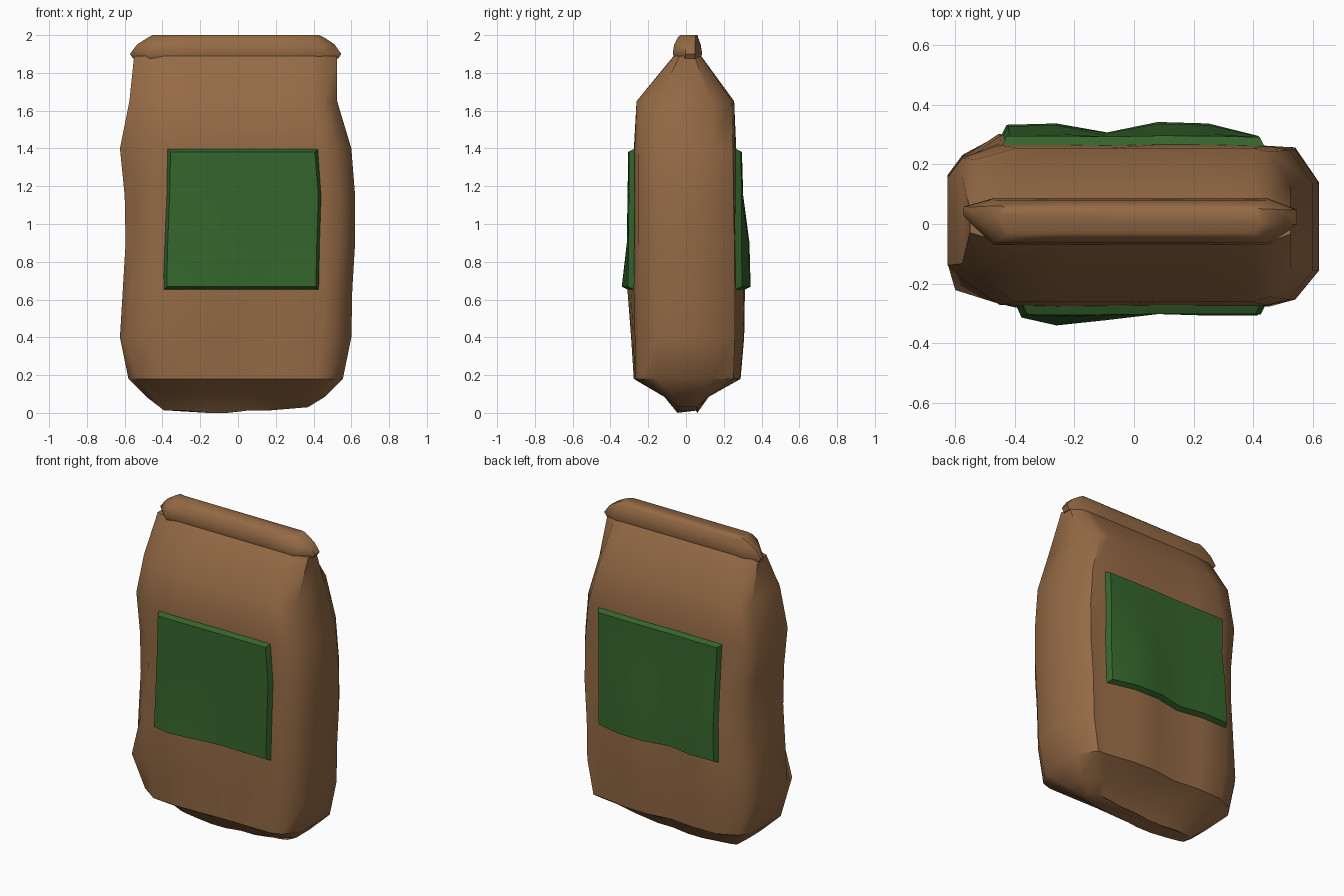
import bpy, bmesh, math

if "Cube" in bpy.data.objects:
    bpy.data.objects.remove(bpy.data.objects["Cube"])

BROWN = (0.30, 0.145, 0.06, 1)
GREEN = (0.035, 0.13, 0.025, 1)

# body levels: z, left x, right x, front y, back y, front ripple, back ripple
LEVELS = [
    (0.01, -0.39, 0.37, -0.045, 0.06, 0, 0),
    (0.085, -0.485, 0.46, -0.115, 0.12, 0, 0),
    (0.18, -0.58, 0.555, -0.265, 0.265, 0.3, 0.6),
    (0.40, -0.625, 0.60, -0.268, 0.272, 0.6, 0.9),
    (0.65, -0.61, 0.605, -0.272, 0.272, 1.0, 1.0),
    (0.90, -0.595, 0.62, -0.272, 0.27, 0.3, 0.9),
    (1.15, -0.60, 0.62, -0.272, 0.265, 0.2, 0.2),
    (1.40, -0.625, 0.60, -0.272, 0.262, 0.1, 0.1),
    (1.65, -0.575, 0.525, -0.262, 0.255, 0, 0),
    (1.89, -0.55, 0.525, -0.065, 0.08, 0, 0),
]
COLS = [-0.45, -0.26, -0.09, 0.08, 0.25, 0.45]
FRONT_RIPPLE = [-0.005, 0.038, 0.02, 0.0, 0.005, 0.005]
BACK_RIPPLE = [0.03, 0.035, 0.005, 0.04, 0.035, -0.015]


def lerp_table(x, xs, ys):
    x = min(max(x, xs[0]), xs[-1])
    for i in range(len(xs) - 1):
        if x <= xs[i + 1]:
            t = (x - xs[i]) / (xs[i + 1] - xs[i])
            return ys[i] + t * (ys[i + 1] - ys[i])


def face_y(x, level, side):
    z, x0, x1, yf, yb, rf, rb = level
    if side < 0:
        return yf - rf * lerp_table(x, COLS, FRONT_RIPPLE)
    return yb + rb * lerp_table(x, COLS, BACK_RIPPLE)


def finish(bm, name, color, angle=40):
    bmesh.ops.recalc_face_normals(bm, faces=bm.faces)
    me = bpy.data.meshes.new(name)
    bm.to_mesh(me)
    bm.free()
    ob = bpy.data.objects.new(name, me)
    bpy.context.collection.objects.link(ob)
    mat = bpy.data.materials.new(name + "_colour")
    mat.diffuse_color = color
    mat.use_nodes = True
    mat.node_tree.nodes["Principled BSDF"].inputs["Base Color"].default_value = mat.diffuse_color
    me.materials.append(mat)
    bpy.context.view_layer.objects.active = ob
    ob.select_set(True)
    bpy.ops.object.shade_smooth_by_angle(angle=math.radians(angle))
    ob.select_set(False)
    return ob


def loft(rings, name, color, angle=40):
    bm = bmesh.new()
    vs = [[bm.verts.new(p) for p in r] for r in rings]
    n = len(vs[0])
    for a, b in zip(vs, vs[1:]):
        for i in range(n):
            j = (i + 1) % n
            bm.faces.new((a[i], a[j], b[j], b[i]))
    bm.faces.new(vs[0][::-1])
    bm.faces.new(vs[-1])
    return finish(bm, name, color, angle)


def body_ring(k):
    level = LEVELS[k]
    z, x0, x1, yf, yb, *_ = level
    sx = min(-x0, x1) / 0.60
    dy, mid = (yb - yf) / 2, (yb + yf) / 2
    front = [(c * sx, face_y(c, level, -1), z) for c in COLS]
    back = [(c * sx, face_y(c, level, 1), z) for c in reversed(COLS)]
    edge = 0.52 * sx
    cr, cl = x1 - 0.08 * sx, x0 + 0.05 * sx
    # the front left corner bulges near the base
    bulge = -0.04 if k == 3 else 0.0
    right = [(cr, mid - 0.93 * dy, z), (x1, mid - 0.57 * dy, z),
             (x1, mid + 0.52 * dy, z), (cr, mid + 0.95 * dy, z)]
    left = [(cl, mid + 0.85 * dy, z), (x0, mid + 0.6 * dy, z),
            (x0, mid - 0.5 * dy, z), (cl + bulge * 0.6, mid - 0.68 * dy + bulge, z)]
    ring = front + right + back + left
    if k == 0:  # uneven base
        ring = [(x, y, 0.03 if x > 0.2 else (0.0 if -0.2 < x < -0.05 else 0.012))
                for x, y, _ in ring]
    return ring


loft([body_ring(k) for k in range(len(LEVELS))], "bag_body", BROWN)


# rolled top fold
def fold_ring(z, x0, x1, y0, y1, c):
    m = (y0 + y1) / 2 + 0.02
    return [(x0 + c, y0, z), (-0.25, y0, z), (0.25, y0, z), (x1 - c, y0, z),
            (x1, m - 0.03, z), (x1, m + 0.02, z),
            (x1 - c, y1, z), (0.25, y1, z), (-0.25, y1, z), (x0 + c, y1, z),
            (x0, m + 0.03, z), (x0, m, z)]


loft([fold_ring(1.875, -0.555, 0.53, -0.06, 0.075, 0.09),
      fold_ring(1.90, -0.572, 0.547, -0.07, 0.086, 0.10),
      fold_ring(1.95, -0.535, 0.512, -0.063, 0.078, 0.07),
      fold_ring(1.985, -0.48, 0.46, -0.045, 0.065, 0.04),
      fold_ring(2.0, -0.45, 0.43, -0.03, 0.052, 0.03)],
     "top_fold", BROWN, 50)


# label panels that follow the front and back faces
def label(name, side, lefts, rights):
    bm = bmesh.new()

    def sheet(offset, inset):
        rows = []
        for r, k in enumerate(range(4, 8)):
            level = LEVELS[k]
            z = level[0] + (inset if r == 0 else -inset if r == 3 else 0)
            xs = [lefts[r] + inset] + COLS[1:5] + [rights[r] - inset]
            rows.append([bm.verts.new((x, face_y(x, level, side) + side * offset, z))
                         for x in xs])
        return rows

    inner, outer = sheet(-0.012, -0.003), sheet(0.03, 0.018)
    for s in (inner, outer):
        for a, b in zip(s, s[1:]):
            for i in range(5):
                bm.faces.new((a[i], a[i + 1], b[i + 1], b[i]))

    def rim(s):
        return (s[0] + [r[-1] for r in s[1:-1]] + s[-1][::-1]
                + [r[0] for r in s[-2:0:-1]])

    a, b = rim(inner), rim(outer)
    for i in range(len(a)):
        j = (i + 1) % len(a)
        bm.faces.new((a[i], a[j], b[j], b[i]))
    finish(bm, name, GREEN, 30)


label("front_label", -1, [-0.395, -0.39, -0.38, -0.375], [0.43, 0.435, 0.443, 0.425])
label("back_label", 1, [-0.445, -0.44, -0.435, -0.445], [0.43, 0.435, 0.435, 0.44])
